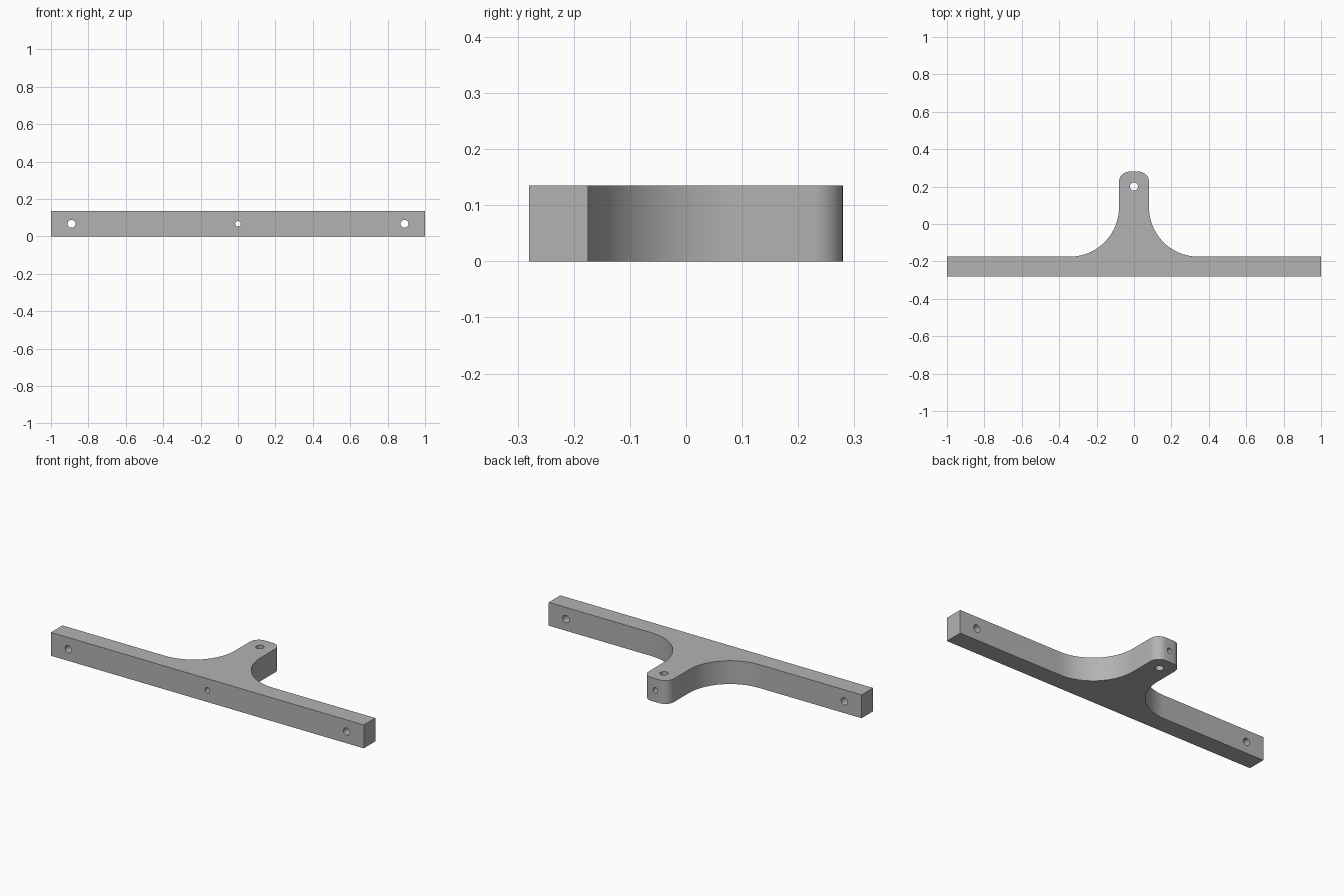
import bpy
import bmesh
from math import cos, sin, pi, radians
from mathutils import Matrix

default = bpy.data.objects.get("Cube")
if default:
    bpy.data.objects.remove(default, do_unlink=True)

HEIGHT = 0.135
FRONT, BAR_BACK, TAB_END = -0.28, -0.175, 0.28
TAB_HALF, FILLET, CORNER = 0.08, 0.265, 0.055

grey = bpy.data.materials.new("plain grey")
grey.use_nodes = True
colour = (0.45, 0.45, 0.45, 1)
grey.diffuse_color = colour
grey.node_tree.nodes["Principled BSDF"].inputs["Base Color"].default_value = colour


def arc(cx, cy, r, start, end, steps):
    angles = [radians(start + (end - start) * i / steps) for i in range(steps + 1)]
    return [(cx + r * cos(a), cy + r * sin(a)) for a in angles]


# Right half of the outline, mirrored to close the T shape
half = [(1, FRONT), (1, BAR_BACK)]
half += arc(TAB_HALF + FILLET, BAR_BACK + FILLET, FILLET, 270, 180, 20)
half += arc(TAB_HALF - CORNER, TAB_END - CORNER, CORNER, 0, 90, 8)
outline = half + [(-x, y) for x, y in reversed(half)]

# Bracket body
bm = bmesh.new()
face = bm.faces.new([bm.verts.new((x, y, 0)) for x, y in outline])
top = bmesh.ops.extrude_face_region(bm, geom=[face])["geom"]
bmesh.ops.translate(bm, vec=(0, 0, HEIGHT),
                    verts=[v for v in top if isinstance(v, bmesh.types.BMVert)])
bmesh.ops.recalc_face_normals(bm, faces=bm.faces)
mesh = bpy.data.meshes.new("bracket")
bm.to_mesh(mesh)
bm.free()
mesh.materials.append(grey)
bracket = bpy.data.objects.new("bracket", mesh)
bpy.context.collection.objects.link(bracket)
bpy.context.view_layer.objects.active = bracket
bracket.select_set(True)


def drill(name, location, radius, turn):
    """Cut a round through hole along z, or along y when turned."""
    bm = bmesh.new()
    bmesh.ops.create_cone(bm, cap_ends=True, segments=24, radius1=radius,
                          radius2=radius, depth=1,
                          matrix=Matrix.Translation(location) @ Matrix.Rotation(turn, 4, "X"))
    cutter_mesh = bpy.data.meshes.new(name)
    bm.to_mesh(cutter_mesh)
    bm.free()
    cutter_mesh.materials.append(grey)
    cutter = bpy.data.objects.new(name, cutter_mesh)
    cutter.hide_render = True
    bpy.context.collection.objects.link(cutter)
    cut = bracket.modifiers.new(name, "BOOLEAN")
    cut.operation = "DIFFERENCE"
    cut.solver = "EXACT"
    cut.object = cutter
    bpy.ops.object.modifier_apply(modifier=cut.name)
    bpy.data.objects.remove(cutter, do_unlink=True)


# Mounting holes, long centre bore and the cross hole in the tab
for side, x in (("left", 0.89), ("right", -0.89)):
    drill(side + "_mounting_hole", (x, FRONT, HEIGHT / 2), 0.021, pi / 2)
drill("centre_bore", (0, 0, HEIGHT / 2), 0.015, pi / 2)
drill("tab_hole", (0, 0.2, 0), 0.022, 0)

bpy.ops.object.shade_smooth_by_angle(angle=radians(30))
